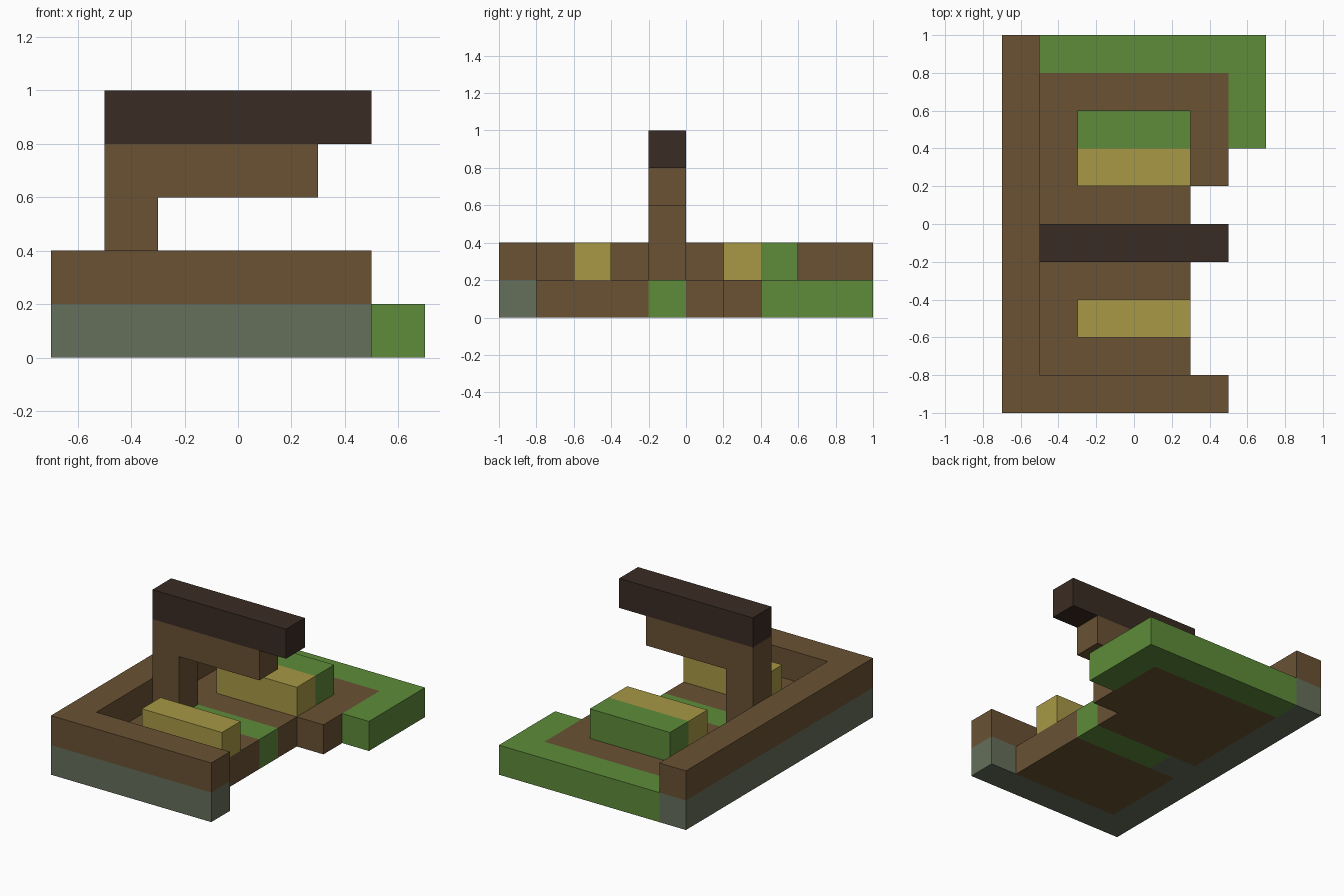
import bpy
import bmesh

cube = bpy.data.objects.get("Cube")
if cube:
    bpy.data.objects.remove(cube, do_unlink=True)

CELL = 0.2  # everything sits on a grid of cubes


def material(name, rgb):
    mat = bpy.data.materials.new(name)
    mat.use_nodes = True
    mat.diffuse_color = (*rgb, 1)
    bsdf = next(n for n in mat.node_tree.nodes if n.type == 'BSDF_PRINCIPLED')
    bsdf.inputs["Base Color"].default_value = (*rgb, 1)
    return mat


brown = material("brown earth", (0.144, 0.084, 0.034))
green = material("grass green", (0.112, 0.262, 0.042))
grey = material("mossy grey", (0.130, 0.156, 0.102))
straw = material("straw yellow", (0.392, 0.314, 0.061))
dark = material("dark wood", (0.042, 0.025, 0.017))


def slab(name, plan, low, high, mat):
    """Raise a plan outline, given in grid cells, from low to high."""
    bm = bmesh.new()
    verts = [bm.verts.new((x * CELL - 0.7, y * CELL - 1, low * CELL)) for x, y in plan]
    base = bm.faces.new(verts)
    top = bmesh.ops.extrude_face_region(bm, geom=[base], use_keep_orig=True)
    moved = [v for v in top["geom"] if isinstance(v, bmesh.types.BMVert)]
    bmesh.ops.translate(bm, verts=moved, vec=(0, 0, (high - low) * CELL))
    bmesh.ops.recalc_face_normals(bm, faces=bm.faces)
    mesh = bpy.data.meshes.new(name)
    bm.to_mesh(mesh)
    bm.free()
    mesh.materials.append(mat)
    obj = bpy.data.objects.new(name, mesh)
    bpy.context.collection.objects.link(obj)


def block(name, x, y, z, mat):
    """Box from (start, end) cell ranges."""
    plan = [(x[0], y[0]), (x[1], y[0]), (x[1], y[1]), (x[0], y[1])]
    slab(name, plan, z[0], z[1], mat)


# L-shaped wall: stone footing with an earth rim on top
wall = [(0, 0), (6, 0), (6, 1), (1, 1), (1, 10), (0, 10)]
slab("wall_footing", wall, 0, 1, grey)
slab("wall_rim", wall, 1, 2, brown)

# Ground
block("front_floor", (1, 5), (1, 4), (0, 1), brown)
block("post_footing", (1, 2), (4, 5), (0, 1), grey)
block("floor_grass_strip", (2, 5), (4, 5), (0, 1), green)
slab("back_floor", [(1, 5), (5, 5), (5, 6), (6, 6), (6, 9), (1, 9)], 0, 1, brown)
slab("back_lawn", [(1, 9), (6, 9), (6, 7), (7, 7), (7, 10), (1, 10)], 0, 1, green)

# Low bars on the ground
block("front_straw_bar", (2, 5), (2, 3), (1, 2), straw)
block("back_straw_bar", (2, 5), (6, 7), (1, 2), straw)
block("back_grass_bar", (2, 5), (7, 8), (1, 2), green)

# Post with its arm and top beam
block("post", (1, 2), (4, 5), (1, 3), brown)
block("arm", (1, 5), (4, 5), (3, 4), brown)
block("top_beam", (1, 6), (4, 5), (4, 5), dark)
